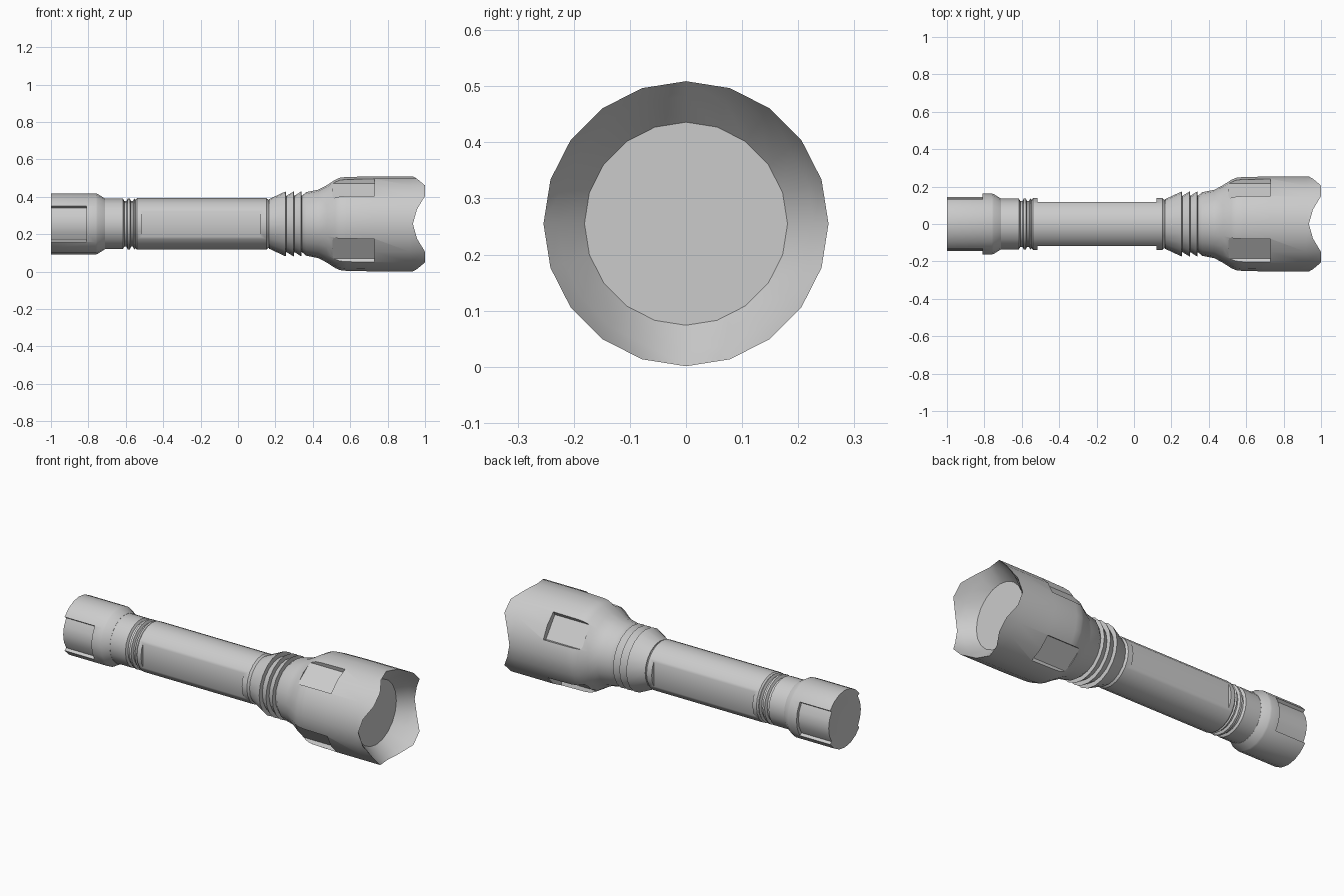
import bpy, bmesh
from math import sin, cos, radians

if "Cube" in bpy.data.objects:
    bpy.data.objects.remove(bpy.data.objects["Cube"])

SIDES = 20
AXIS_Z = 0.255


def polar(r, deg):
    """Point around the long axis: 0 deg faces front (-y), 90 deg is up."""
    a = radians(deg)
    return -r * cos(a), AXIS_Z + r * sin(a)


def finish(bm, name):
    bmesh.ops.recalc_face_normals(bm, faces=bm.faces)
    me = bpy.data.meshes.new(name)
    bm.to_mesh(me)
    bm.free()
    ob = bpy.data.objects.new(name, me)
    bpy.context.collection.objects.link(ob)
    return ob


def lathe(name, profile):
    """Revolve (x, r[, wave]) around the long axis; wave scallops the ring in x."""
    bm = bmesh.new()
    notch = (0.065, 0.043, 0, 0, 0.043)
    rings = []
    for p in profile:
        x, r = p[:2]
        wave = p[2] if len(p) > 2 else 0
        if r == 0:
            rings.append([bm.verts.new((x, 0, AXIS_Z))] * SIDES)
        else:
            rings.append([bm.verts.new((x - wave * notch[i % 5], *polar(r, i * 360 / SIDES)))
                          for i in range(SIDES)])
    for a, b in zip(rings, rings[1:]):
        for i in range(SIDES):
            j = (i + 1) % SIDES
            bm.faces.new(list(dict.fromkeys((a[i], a[j], b[j], b[i]))))
    return finish(bm, name)


def prism(outline, x0, x1):
    """Cutter: a (y, z) outline extruded along x."""
    bm = bmesh.new()
    f = bm.faces.new([bm.verts.new((x0, y, z)) for y, z in outline])
    ext = bmesh.ops.extrude_face_region(bm, geom=[f])
    verts = [v for v in ext["geom"] if isinstance(v, bmesh.types.BMVert)]
    bmesh.ops.translate(bm, verts=verts, vec=(x1 - x0, 0, 0))
    ob = finish(bm, "cutter")
    ob.hide_render = True
    return ob


def activate(ob):
    bpy.ops.object.select_all(action='DESELECT')
    ob.select_set(True)
    bpy.context.view_layer.objects.active = ob


def cut(ob, cutter):
    mod = ob.modifiers.new("cut", 'BOOLEAN')
    mod.operation = 'DIFFERENCE'
    mod.solver = 'EXACT'
    mod.object = cutter
    activate(ob)
    bpy.ops.object.modifier_apply(modifier=mod.name)
    bpy.data.objects.remove(cutter)


# Tail cap with a shallow dished end and a collar
tail = lathe("tail_cap", [
    (-0.985, 0), (-0.99, 0.08), (-1.0, 0.14), (-1.0, 0.163), (-0.76, 0.163),
    (-0.75, 0.16), (-0.712, 0.136), (-0.712, 0)])

# Grip slots on the front and back of the tail cap
for side in (0, 180):
    angles = [side + d for d in (-36, -18, 0, 18, 36)]
    floor = [polar(0.145, a) for a in angles]
    outer = [polar(0.2, a) for a in reversed(angles)]
    cut(tail, prism(floor + outer, -1.1, -0.81))

# Battery tube with grooves next to the tail cap
tube = lathe("battery_tube", [
    (-0.72, 0), (-0.72, 0.135), (-0.615, 0.135), (-0.608, 0.122), (-0.597, 0.122),
    (-0.59, 0.136), (-0.578, 0.136), (-0.572, 0.122), (-0.562, 0.122), (-0.555, 0.136),
    (-0.548, 0.13), (-0.54, 0.138), (0.152, 0.138), (0.168, 0.125), (0.18, 0.125), (0.18, 0)])

# Flats on the front and back of the tube
for s in (-1, 1):
    cut(tube, prism([(s * 0.118, 0.1), (s * 0.2, 0.1), (s * 0.2, 0.41), (s * 0.118, 0.41)],
                    -0.515, 0.12))

# Head: cooling fins, shoulder, barrel and scalloped bezel
fins = []
for x in (0.255, 0.298, 0.338):
    fins += [(x, 0.174), (x + 0.003, 0.15)]
head = lathe("head", [(0.165, 0), (0.165, 0.132)] + fins + [
    (0.365, 0.17), (0.43, 0.183), (0.475, 0.207), (0.52, 0.236), (0.545, 0.247),
    (0.58, 0.251), (0.73, 0.254), (0.92, 0.254), (1.0, 0.254, 1),
    (0.935, 0.228, 0.3), (0.87, 0.18), (0.858, 0.18), (0.858, 0)])

# Four recessed pockets around the head
for k in range(4):
    mid = 54 + 90 * k
    a = radians(mid)
    outline = []
    for depth, half in ((0.219, -0.068), (0.3, -0.1), (0.3, 0.1), (0.219, 0.068)):
        outline.append((-depth * cos(a) + half * sin(a),
                        AXIS_Z + depth * sin(a) + half * cos(a)))
    cut(head, prism(outline, 0.505, 0.73))

# Front lens
lens = lathe("lens", [(0.85, 0), (0.85, 0.181), (0.871, 0.181), (0.871, 0)])

for ob in (tail, tube, head, lens):
    activate(ob)
    bpy.ops.object.shade_smooth_by_angle(angle=radians(32))
